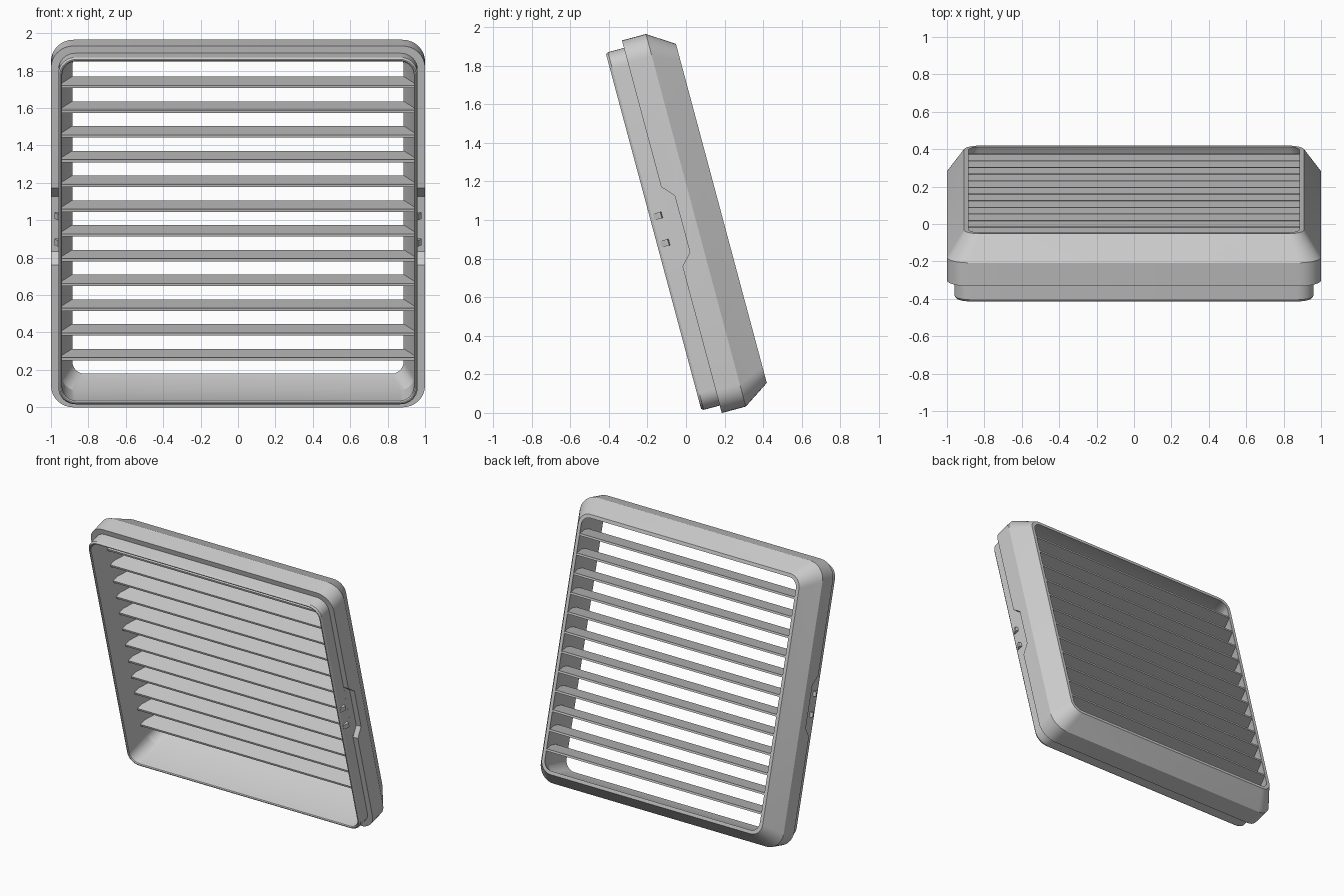
import bpy, bmesh
from math import radians, cos, sin, pi
from mathutils import Matrix

if "Cube" in bpy.data.objects:
    bpy.data.objects.remove(bpy.data.objects["Cube"])

# Built upright (x across, y depth, z height), then leaned back 15 degrees
LEAN = Matrix.Translation((0, 0, 0.985)) @ Matrix.Rotation(radians(15), 4, 'X')


def make_object(name, bm):
    bmesh.ops.recalc_face_normals(bm, faces=bm.faces)
    mesh = bpy.data.meshes.new(name)
    bm.to_mesh(mesh)
    bm.free()
    ob = bpy.data.objects.new(name, mesh)
    bpy.context.collection.objects.link(ob)
    ob.matrix_world = LEAN
    return ob


def rounded_square(half, radius, seg=8):
    pts = []
    c = half - radius
    for i, (sx, sz) in enumerate([(1, 1), (-1, 1), (-1, -1), (1, -1)]):
        for k in range(seg + 1):
            a = (i + k / seg) * pi / 2
            pts.append((sx * c + radius * cos(a), sz * c + radius * sin(a)))
    return pts


def add_prism(bm, bottom, top):
    a = [bm.verts.new(p) for p in bottom]
    b = [bm.verts.new(p) for p in top]
    n = len(a)
    bm.faces.new(a)
    bm.faces.new(b[::-1])
    for i in range(n):
        bm.faces.new((a[i], a[(i + 1) % n], b[(i + 1) % n], b[i]))


# Frame: closed section (half width, depth, corner radius) swept round
section = [(1.0, -0.076, 0.12), (1.0, 0.053, 0.12), (0.91, 0.19, 0.085),
           (0.885, 0.19, 0.065), (0.94, 0.053, 0.075), (0.94, -0.168, 0.075),
           (0.946, -0.174, 0.08), (0.952, -0.174, 0.085),
           (0.96, -0.162, 0.09), (0.96, -0.076, 0.09)]
bm = bmesh.new()
loops = [[bm.verts.new((x, d, z)) for x, z in rounded_square(h, r)]
         for h, d, r in section]
for i, a in enumerate(loops):
    b = loops[(i + 1) % len(loops)]
    for k in range(len(a)):
        m = (k + 1) % len(a)
        bm.faces.new((a[k], a[m], b[m], b[k]))
frame = make_object("frame", bm)

# Side notches in the flange
bm = bmesh.new()
notch = [(-0.1, 0.24), (-0.02, 0.152), (-0.02, -0.152), (-0.1, -0.24)]
for s in (-1, 1):
    add_prism(bm, [(s * 0.9602, d, z) for d, z in notch],
              [(s * 1.1, d, z) for d, z in notch])
cutter = make_object("notch_cutter", bm)
cutter.hide_render = True
mod = frame.modifiers.new("notches", 'BOOLEAN')
mod.operation = 'DIFFERENCE'
mod.solver = 'EXACT'
mod.object = cutter
bpy.context.view_layer.objects.active = frame
frame.select_set(True)
bpy.ops.object.modifier_apply(modifier=mod.name)
bpy.data.objects.remove(cutter)
bpy.ops.object.shade_smooth_by_angle(angle=radians(25))

# Slats, trimmed at the ends to follow the tapered inner wall
half_outline = [(0.942, 0.0), (0.942, 0.053), (0.89, 0.185)]
outline = half_outline + [(-x, d) for x, d in reversed(half_outline)]
bm = bmesh.new()
for i in range(12):
    z = (i - 5.5) * 0.137
    add_prism(bm, [(x, d, z - 0.0075) for x, d in outline],
              [(x, d, z + 0.0075) for x, d in outline])
make_object("slats", bm)

# Small snap clips on both sides of the lip
bm = bmesh.new()
wedge = [(0.955, -0.155), (0.962, -0.155), (0.98, -0.125), (0.98, -0.115),
         (0.955, -0.108)]
for s in (-1, 1):
    for z in (-0.073, 0.073):
        add_prism(bm, [(s * x, d, z - 0.017) for x, d in wedge],
                  [(s * x, d, z + 0.017) for x, d in wedge])
make_object("snap_clips", bm)
